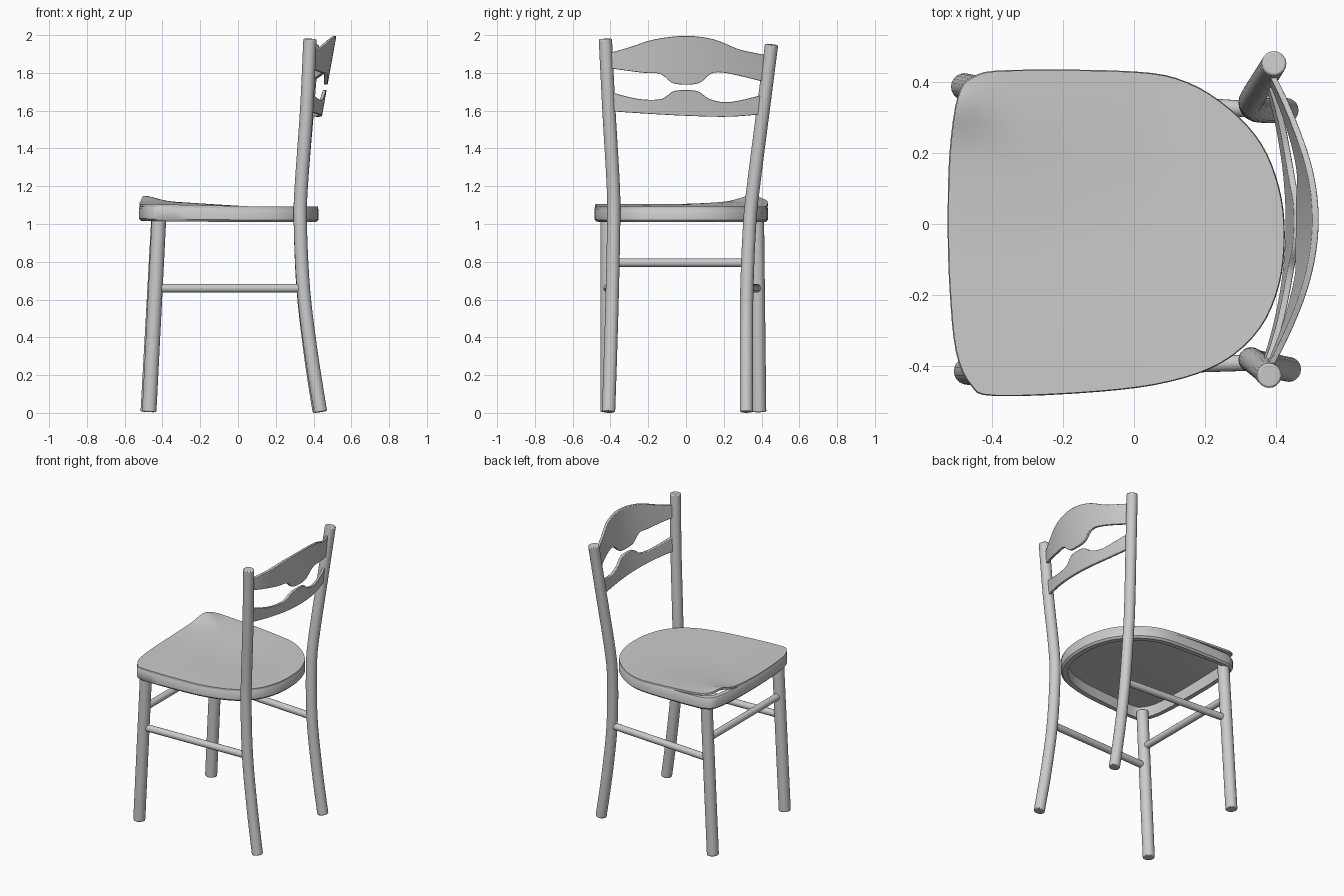
import bpy, bmesh, math
from mathutils import Vector

cube = bpy.data.objects.get("Cube")
if cube:
    bpy.data.objects.remove(cube, do_unlink=True)

grey = bpy.data.materials.new("plain_grey")
grey.use_nodes = True
grey.diffuse_color = (0.6, 0.6, 0.6, 1)
grey.node_tree.nodes["Principled BSDF"].inputs["Base Color"].default_value = (0.6, 0.6, 0.6, 1)


def smooth(obj, angle=40):
    bpy.ops.object.select_all(action="DESELECT")
    obj.select_set(True)
    bpy.context.view_layer.objects.active = obj
    bpy.ops.object.shade_smooth_by_angle(angle=math.radians(angle))


def finish(name, bm, bevel=0.0):
    bmesh.ops.recalc_face_normals(bm, faces=bm.faces)
    mesh = bpy.data.meshes.new(name)
    bm.to_mesh(mesh)
    bm.free()
    obj = bpy.data.objects.new(name, mesh)
    bpy.context.collection.objects.link(obj)
    mesh.materials.append(grey)
    if bevel:
        mod = obj.modifiers.new("soft_edges", "BEVEL")
        mod.width, mod.segments = bevel, 2
        mod.limit_method, mod.angle_limit = "ANGLE", math.radians(50)
    smooth(obj)
    return obj


def spline(points, steps, closed=False):
    """Catmull-Rom resampling of a list of points."""
    pts = [Vector(p) for p in points]
    n = len(pts)
    pick = (lambda i: pts[i % n]) if closed else (lambda i: pts[max(0, min(n - 1, i))])
    out = []
    for i in range(n if closed else n - 1):
        a, b, c, d = (pick(i + k) for k in (-1, 0, 1, 2))
        for s in range(steps):
            t = s / steps
            out.append(0.5 * (2 * b + (c - a) * t + (2 * a - 5 * b + 4 * c - d) * t * t
                              + (3 * b - a - 3 * c + d) * t ** 3))
    return out if closed else out + [pts[-1]]


def lerp_at(profile, y):
    """Height of a polyline profile at y."""
    for (y0, z0), (y1, z1) in zip(profile, profile[1:]):
        if y <= y1:
            return z0 + (z1 - z0) * (y - y0) / (y1 - y0)
    return profile[-1][1]


def rod(name, points, radius, sides=20, bevel=0.006):
    """Round bar swept along a smooth path."""
    path = spline(points, 5) if len(points) > 2 else [Vector(p) for p in points]
    bm = bmesh.new()
    rings = []
    for i, p in enumerate(path):
        along = (path[min(i + 1, len(path) - 1)] - path[max(i - 1, 0)]).normalized()
        ref = Vector((0, 1, 0)) if abs(along.z) > 0.7 else Vector((0, 0, 1))
        u = along.cross(ref).normalized()
        v = along.cross(u)
        rings.append([bm.verts.new(p + radius * (u * math.cos(a) + v * math.sin(a)))
                      for a in (2 * math.pi * k / sides for k in range(sides))])
    bridge(bm, rings)
    bm.faces.new(rings[0])
    bm.faces.new(rings[-1])
    return finish(name, bm, bevel)


def bridge(bm, rings, loop=False):
    pairs = list(zip(rings, rings[1:])) + ([(rings[-1], rings[0])] if loop else [])
    for r0, r1 in pairs:
        for k in range(len(r0)):
            j = (k + 1) % len(r0)
            bm.faces.new((r0[k], r0[j], r1[j], r1[k]))


# Back posts, bent once at the seat
rod("back_post_left", [(0.43, 0.32, 0.005), (0.385, 0.32, 0.3), (0.345, 0.322, 0.65),
                       (0.33, 0.337, 1.0), (0.335, 0.357, 1.2), (0.367, 0.408, 1.6),
                       (0.395, 0.453, 1.95)], 0.035)
rod("back_post_right", [(0.437, -0.41, 0.005), (0.39, -0.40, 0.3), (0.347, -0.39, 0.65),
                        (0.33, -0.383, 1.0), (0.335, -0.385, 1.2), (0.363, -0.408, 1.6),
                        (0.381, -0.427, 1.98)], 0.035)

# Front legs
rod("front_leg_left", [(-0.478, 0.387, 0.005), (-0.42, 0.375, 1.05)], 0.038)
rod("front_leg_right", [(-0.47, -0.415, 0.005), (-0.417, -0.415, 1.05)], 0.038)

# Stretchers
rod("side_stretcher_left", [(-0.44, 0.375, 0.66), (0.345, 0.322, 0.66)], 0.023)
rod("side_stretcher_right", [(-0.44, -0.415, 0.66), (0.345, -0.39, 0.66)], 0.023)
rod("front_stretcher", [(-0.43, -0.415, 0.795), (-0.43, 0.378, 0.795)], 0.023)

# Seat outline
outline = spline([(-0.525, 0.0), (-0.52, 0.2), (-0.497, 0.36), (-0.455, 0.415), (-0.35, 0.434),
                  (0.0, 0.43), (0.15, 0.40), (0.27, 0.325), (0.36, 0.225), (0.41, 0.1),
                  (0.425, -0.03), (0.41, -0.17), (0.355, -0.295), (0.25, -0.39), (0.1, -0.445),
                  (-0.1, -0.473), (-0.39, -0.485), (-0.46, -0.455), (-0.502, -0.36),
                  (-0.52, -0.18)], 4, closed=True)
centre = Vector((-0.05, -0.025))


def inset(p, d):
    offset = p - centre
    return centre + offset * (1 - d / offset.length)


# Seat rim: hollow hoop, a little higher at the front
bm = bmesh.new()
section = [(0.012, 1.01), (0.0, 1.022), (0.0, 1.078), (0.008, 1.09), (0.045, 1.09), (0.045, 1.01)]
rings = []
for d, z in section:
    ring = []
    for p in outline:
        q = inset(p, d)
        ring.append(bm.verts.new((q.x, q.y, z + 0.012 * max(0, -q.x))))
    rings.append(ring)
bridge(bm, rings, loop=True)
finish("seat_rim", bm)


# Seat board: thin sheet whose front left corner has curled up
def board_height(x, y):
    front = max(0.0, min(1.0, (0.05 - x) / 0.55))
    side = max(0.0, min(1.0, (y + 0.1) / 0.42))
    dish = 0.008 * math.exp(-((x + 0.05) ** 2 + y * y) / 0.06)
    curl = 0.022 * math.exp(-((x + 0.49) ** 2 + (y - 0.34) ** 2) / 0.006)
    return 1.094 + 0.012 * front + 0.022 * front * side * side + curl - dish


bm = bmesh.new()
layers = []
for drop in (0.0, 0.014):
    rings = []
    for f in (0.995, 0.96, 0.9, 0.8, 0.65, 0.5, 0.33, 0.16):
        ring = []
        for p in outline:
            q = centre + (p - centre) * f
            ring.append(bm.verts.new((q.x, q.y, board_height(q.x, q.y) - drop)))
        rings.append(ring)
    bridge(bm, rings)
    bm.faces.new(rings[-1])
    layers.append(rings)
bridge(bm, [layers[0][0], layers[1][0]])
finish("seat_board", bm)


# Backrest slats, bowed backwards between the posts
def slat(name, top, bottom, thick=0.018, columns=48, rows=4):
    bm = bmesh.new()
    y0, y1 = top[0][0], top[-1][0]
    top, bottom = ([tuple(p) for p in spline(e, 4)] for e in (top, bottom))
    sheets = []
    for side in (-1, 1):
        sheet = []
        for i in range(columns + 1):
            y = y0 + (y1 - y0) * i / columns
            bow = 1 - ((y - 0.015) / 0.43) ** 2
            low, high = lerp_at(bottom, y), lerp_at(top, y)
            col = []
            for r in range(rows + 1):
                z = low + (high - low) * r / rows
                x = 0.36 + (z - 1.58) * 0.05 + bow * (0.077 + (z - 1.58) * 0.13)
                col.append(bm.verts.new((x + side * thick / 2, y, z)))
            sheet.append(col)
        sheets.append(sheet)
    front, back = sheets
    loops = [f + b[::-1] for f, b in zip(front, back)]
    bridge(bm, loops)
    for f, b in ((front[0], back[0]), (front[-1], back[-1])):
        for r in range(rows):
            bm.faces.new((f[r], f[r + 1], b[r + 1], b[r]))
    finish(name, bm, 0.003)


slat("upper_slat",
     [(-0.41, 1.905), (-0.3, 1.935), (-0.17, 1.977), (0.0, 1.996), (0.15, 1.977),
      (0.28, 1.925), (0.43, 1.893)],
     [(-0.41, 1.825), (-0.22, 1.80), (-0.135, 1.795), (-0.075, 1.748), (0.0, 1.738),
      (0.075, 1.748), (0.135, 1.797), (0.22, 1.798), (0.43, 1.748)])
slat("lower_slat",
     [(-0.40, 1.698), (-0.25, 1.662), (-0.13, 1.662), (-0.06, 1.705), (0.055, 1.705),
      (0.125, 1.662), (0.23, 1.645), (0.41, 1.685)],
     [(-0.40, 1.597), (-0.19, 1.583), (0.02, 1.572), (0.23, 1.568), (0.41, 1.582)])
